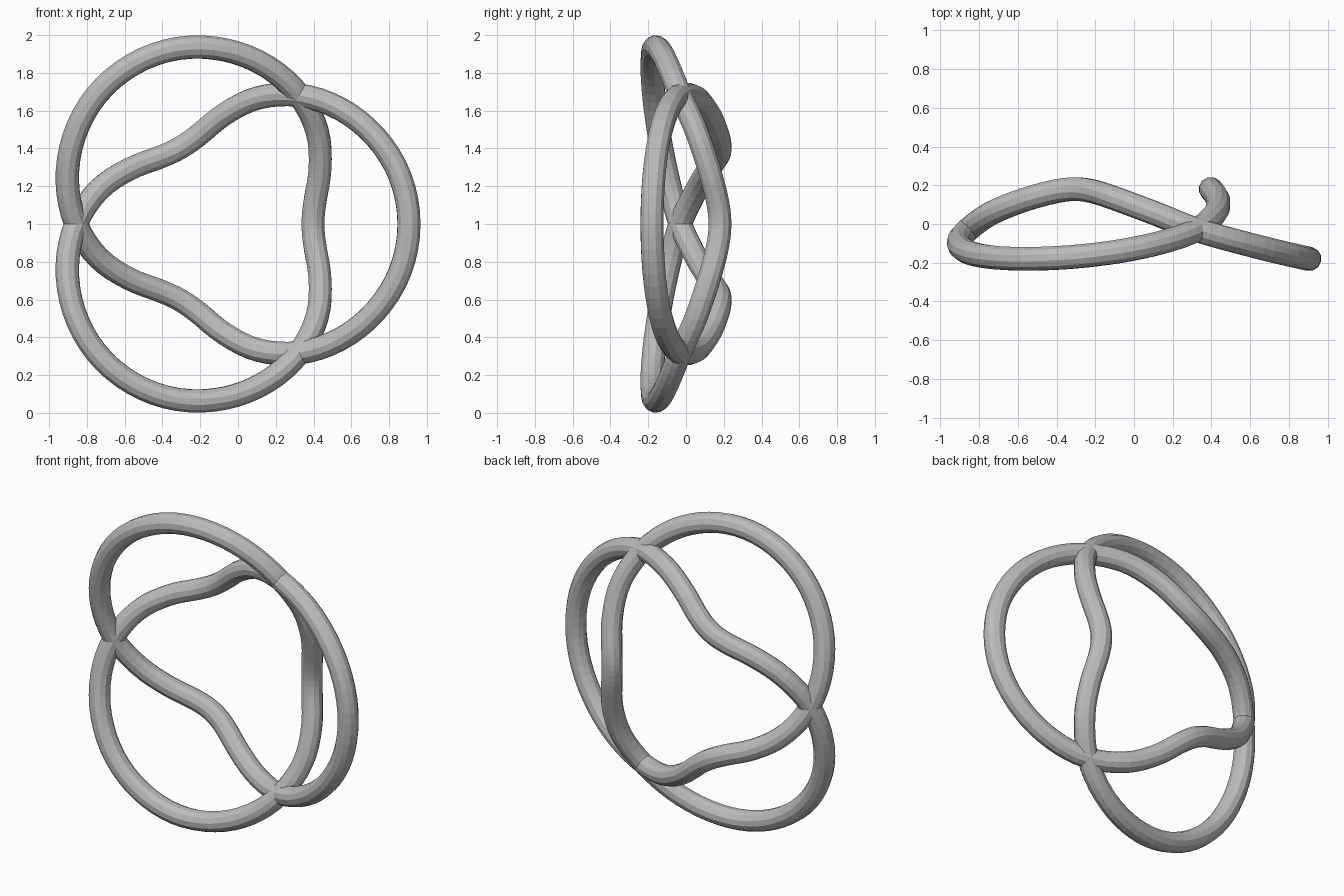
import bpy
from math import cos, sin, radians
from mathutils import Vector

cube = bpy.data.objects.get("Cube")
if cube:
    bpy.data.objects.remove(cube, do_unlink=True)

TUBE = 0.0625
CENTRE = Vector((-0.07, 0, 1))
STEP = 15       # degrees between profile knots
SUB = 4         # path points per knot

# Distance from the axis and depth, from the tip of an outer loop to the middle of an inner one
radius = [.975, .962, .922, .863, .787, .692, .582, .496, .467]
depth = [-.18, -.17, -.14, -.092, -.03, .055, .122, .165, .18]


def smooth_sample(values, t):
    """Catmull-Rom value at t on the mirrored, repeating half profile."""
    ring = values + values[-2:0:-1]
    i = int(t)
    f = t - i
    a, b, c, d = (ring[(i + k) % len(ring)] for k in (-1, 0, 1, 2))
    return b + f / 2 * (c - a + f * (2*a - 5*b + 4*c - d + f * (3*(b - c) + d - a)))


# One closed path winds twice round the axis through three outer and three inner loops
path = []
for n in range(720 // STEP * SUB):
    t = n / SUB
    angle = radians(t * STEP)
    r = smooth_sample(radius, t)
    path.append(CENTRE + Vector((r * cos(angle), smooth_sample(depth, t), r * sin(angle))))

curve = bpy.data.curves.new("knot_path", 'CURVE')
curve.dimensions = '3D'
curve.bevel_depth = TUBE
curve.bevel_resolution = 4
spline = curve.splines.new('POLY')
spline.points.add(len(path) - 1)
for point, co in zip(spline.points, path):
    point.co = (*co, 1)
spline.use_cyclic_u = True
spline.use_smooth = False

# Plain grey material
grey = bpy.data.materials.new("grey")
grey.use_nodes = True
colour = (0.5, 0.5, 0.5, 1)
grey.diffuse_color = colour
grey.node_tree.nodes["Principled BSDF"].inputs["Base Color"].default_value = colour
curve.materials.append(grey)

# Looped tube as a mesh
knot = bpy.data.objects.new("knot_tube", curve)
bpy.context.collection.objects.link(knot)
bpy.ops.object.select_all(action='DESELECT')
knot.select_set(True)
bpy.context.view_layer.objects.active = knot
bpy.ops.object.convert(target='MESH')
